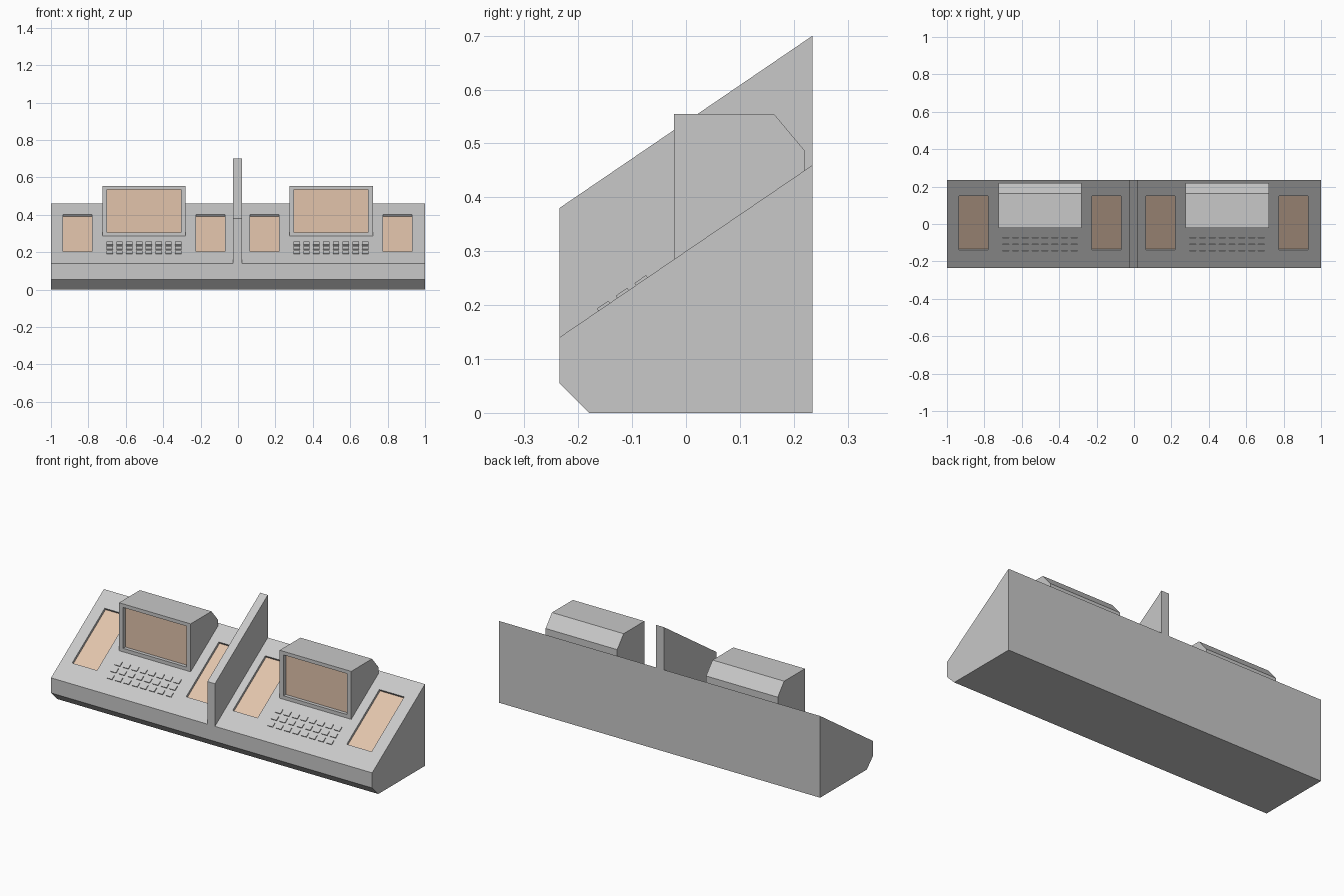
import bpy, bmesh
from mathutils import Vector, Matrix

old = bpy.data.objects.get("Cube")
if old:
    bpy.data.objects.remove(old)


def make_material(name, rgb):
    mat = bpy.data.materials.new(name)
    mat.use_nodes = True
    color = (*rgb, 1)
    mat.diffuse_color = color
    mat.node_tree.nodes["Principled BSDF"].inputs["Base Color"].default_value = color
    return mat


GREY = make_material("console grey", (0.58, 0.58, 0.58))
TAN = make_material("panel tan", (0.76, 0.55, 0.41))

HALF_DEPTH = 0.235
FRONT_Z, BACK_Z = 0.14, 0.46
SLOPE = (BACK_Z - FRONT_Z) / (2 * HALF_DEPTH)
SLOPE_NORMAL = Vector((0, -SLOPE, 1)).normalized()
STATIONS = {"right": -0.5025, "left": 0.4975}


def desk_z(y):
    return FRONT_Z + SLOPE * (y + HALF_DEPTH)


def prism(profile, x0, x1):
    """Extrude a (y, z) outline along x."""
    bm = bmesh.new()
    face = bm.faces.new([bm.verts.new((x0, y, z)) for y, z in profile])
    out = bmesh.ops.extrude_face_region(bm, geom=[face], use_keep_orig=True)
    verts = [v for v in out["geom"] if isinstance(v, bmesh.types.BMVert)]
    bmesh.ops.translate(bm, verts=verts, vec=(x1 - x0, 0, 0))
    bmesh.ops.recalc_face_normals(bm, faces=bm.faces)
    return bm


def recess(bm, normal, axis, spans, low, high, depth):
    """Sink tan rectangles into the face that points along normal."""
    cuts = [(0, x) for span in spans for x in span] + [(axis, low), (axis, high)]
    for index, value in cuts:
        plane = Vector((0, 0, 0))
        plane[index] = 1
        faces = [f for f in bm.faces if f.normal.dot(normal) > 0.999]
        edges = {e for f in faces for e in f.edges}
        verts = {v for f in faces for v in f.verts}
        bmesh.ops.bisect_plane(bm, geom=faces + list(edges) + list(verts),
                               plane_co=plane * value, plane_no=plane)
        bm.normal_update()

    def inside(face):
        c = face.calc_center_median()
        return (face.normal.dot(normal) > 0.999 and low < c[axis] < high
                and any(a < c.x < b for a, b in spans))

    chosen = [f for f in bm.faces if inside(f)]
    floors = bmesh.ops.extrude_discrete_faces(bm, faces=chosen)["faces"]
    for f in floors:
        f.material_index = 1
        bmesh.ops.translate(bm, verts=f.verts, vec=normal * -depth)


def finish(bm, name):
    mesh = bpy.data.meshes.new(name)
    bm.normal_update()
    bm.to_mesh(mesh)
    bm.free()
    mesh.materials.append(GREY)
    mesh.materials.append(TAN)
    obj = bpy.data.objects.new(name, mesh)
    bpy.context.collection.objects.link(obj)
    return obj


# Sloped desk body with four sunken side panels
body = prism([(-HALF_DEPTH, 0.055), (-0.18, 0), (HALF_DEPTH, 0),
              (HALF_DEPTH, BACK_Z), (-HALF_DEPTH, FRONT_Z)], -1, 1)
panel_spans = [(cx + side * 0.355 - 0.0775, cx + side * 0.355 + 0.0775)
               for cx in STATIONS.values() for side in (-1, 1)]
recess(body, SLOPE_NORMAL, 1, panel_spans, -0.14, 0.15, 0.013)
finish(body, "console_body")

# Upright divider between the two stations
finish(prism([(-HALF_DEPTH, FRONT_Z), (HALF_DEPTH, BACK_Z),
              (HALF_DEPTH, BACK_Z + 0.24), (-HALF_DEPTH, FRONT_Z + 0.24)],
             -0.026, 0.021), "divider")

for side, cx in STATIONS.items():
    # Monitor housing with sunken screen
    monitor = prism([(-0.022, desk_z(-0.022)), (-0.022, 0.555), (0.163, 0.555),
                     (0.22, 0.487), (0.22, desk_z(0.22))], cx - 0.223, cx + 0.223)
    recess(monitor, Vector((0, -1, 0)), 2, [(cx - 0.198, cx + 0.198)],
           0.305, 0.535, 0.02)
    finish(monitor, side + "_monitor")

    # Keyboard: three rows of eight flat keys lying on the slope
    keys = bmesh.new()
    tilt = SLOPE_NORMAL.to_track_quat('Z', 'Y').to_matrix().to_4x4()
    tilt = Vector((0, 0, 1)).rotation_difference(SLOPE_NORMAL).to_matrix().to_4x4()
    size = Matrix.Diagonal((0.034, 0.026, 0.01, 1))
    for row in range(3):
        y = -0.152 + row * 0.035
        for col in range(8):
            x = cx + (col - 3.5) * 0.0525
            place = Matrix.Translation((x, y, desk_z(y)))
            bmesh.ops.create_cube(keys, size=1, matrix=place @ tilt @ size)
    finish(keys, side + "_keyboard")
